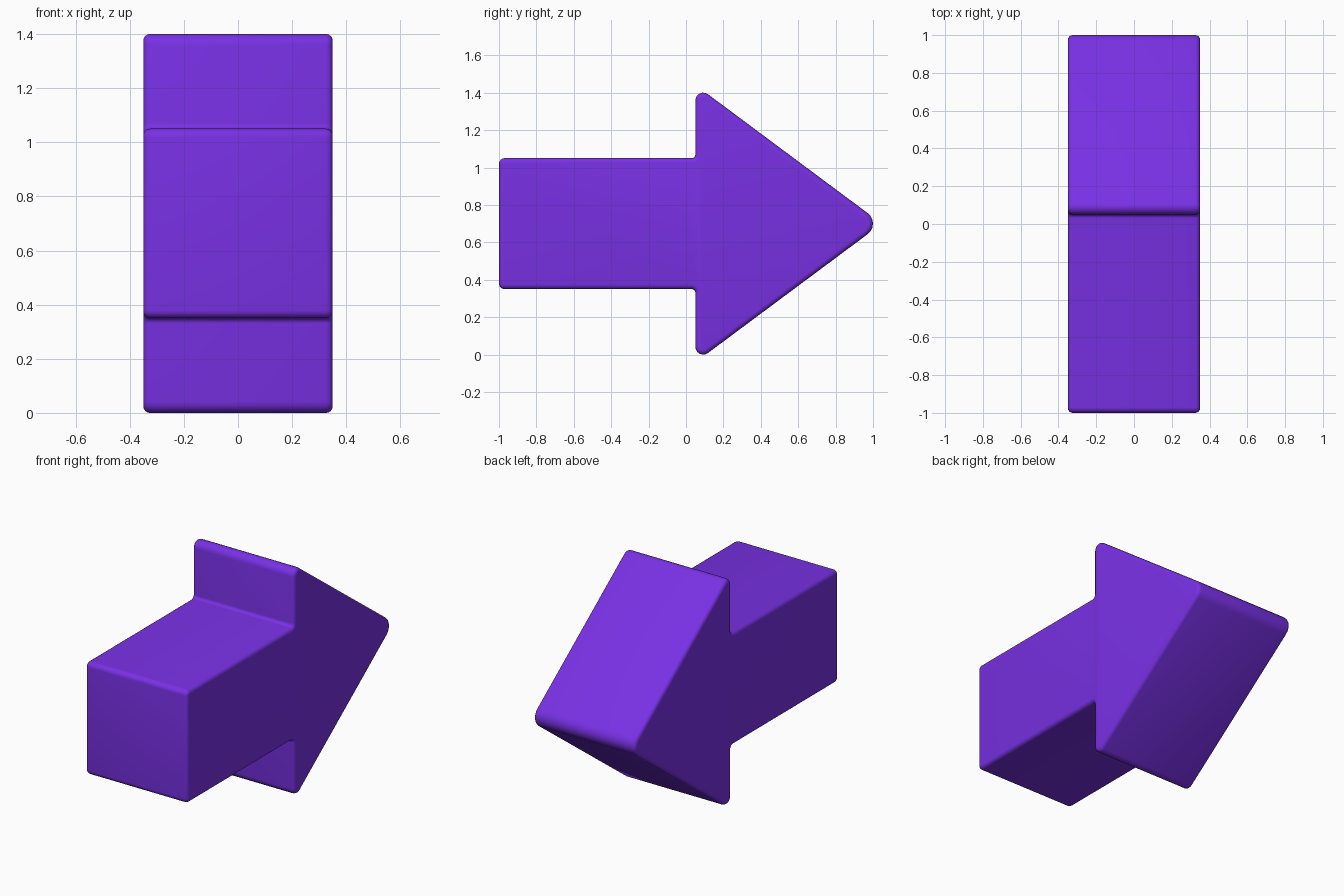
import bpy, bmesh
from math import sin, cos, pi, radians
from mathutils import Vector, Matrix

if "Cube" in bpy.data.objects:
    bpy.data.objects.remove(bpy.data.objects["Cube"])

HALF_W = 0.35    # half thickness along x
EDGE = 0.025     # rounding around both side faces
STEPS = 6

# Arrow outline, counter-clockwise: (y, z, corner radius)
outline = [(-1, 0.35, 0.03), (0.05, 0.35, 0.02), (0.05, -0.042, 0.042),
           (1.047, 0.7, 0.07), (0.05, 1.442, 0.042), (0.05, 1.05, 0.02),
           (-1, 1.05, 0.03)]


def rounded(corners):
    """Return (point, outward normal) pairs around the rounded outline."""
    result = []
    n = len(corners)
    pts = [Vector(c[:2]) for c in corners]
    for i, p in enumerate(pts):
        r = corners[i][2]
        a = (p - pts[i - 1]).normalized()
        b = (pts[(i + 1) % n] - p).normalized()
        na, nb = Vector((a.y, -a.x)), Vector((b.y, -b.x))
        turn = -na.angle_signed(nb)          # positive = convex corner
        s = 1 if turn > 0 else -1
        centre = p - (na + nb) * (s * r / (1 + na.dot(nb)))
        for k in range(STEPS + 1):
            normal = Matrix.Rotation(turn * k / STEPS, 2) @ na
            result.append((centre + normal * (s * r), normal))
    return result


# Cross-section rings from one side face to the other
profile = rounded(outline)
quarter = [pi / 2 * k / 4 for k in range(5)]
levels = [(HALF_W - EDGE * (1 - sin(t)), EDGE * (1 - cos(t))) for t in quarter]
levels = [(-x, d) for x, d in reversed(levels)] + levels

bm = bmesh.new()
rings = []
for x, inset in levels:
    rings.append([bm.verts.new((x, *(p - nrm * inset))) for p, nrm in profile])
count = len(profile)
for lo, hi in zip(rings, rings[1:]):
    for i in range(count):
        j = (i + 1) % count
        bm.faces.new((lo[i], lo[j], hi[j], hi[i]))
bm.faces.new(rings[-1])
bm.faces.new(rings[0][::-1])
bmesh.ops.recalc_face_normals(bm, faces=bm.faces)

# Arrow block
mesh = bpy.data.meshes.new("arrow")
bm.to_mesh(mesh)
bm.free()
arrow = bpy.data.objects.new("arrow", mesh)
bpy.context.collection.objects.link(arrow)

purple = bpy.data.materials.new("purple")
purple.diffuse_color = (0.19, 0.03, 0.78, 1)
purple.use_nodes = True
purple.node_tree.nodes["Principled BSDF"].inputs["Base Color"].default_value = purple.diffuse_color
mesh.materials.append(purple)

bpy.context.view_layer.objects.active = arrow
arrow.select_set(True)
bpy.ops.object.shade_smooth_by_angle(angle=radians(35))
